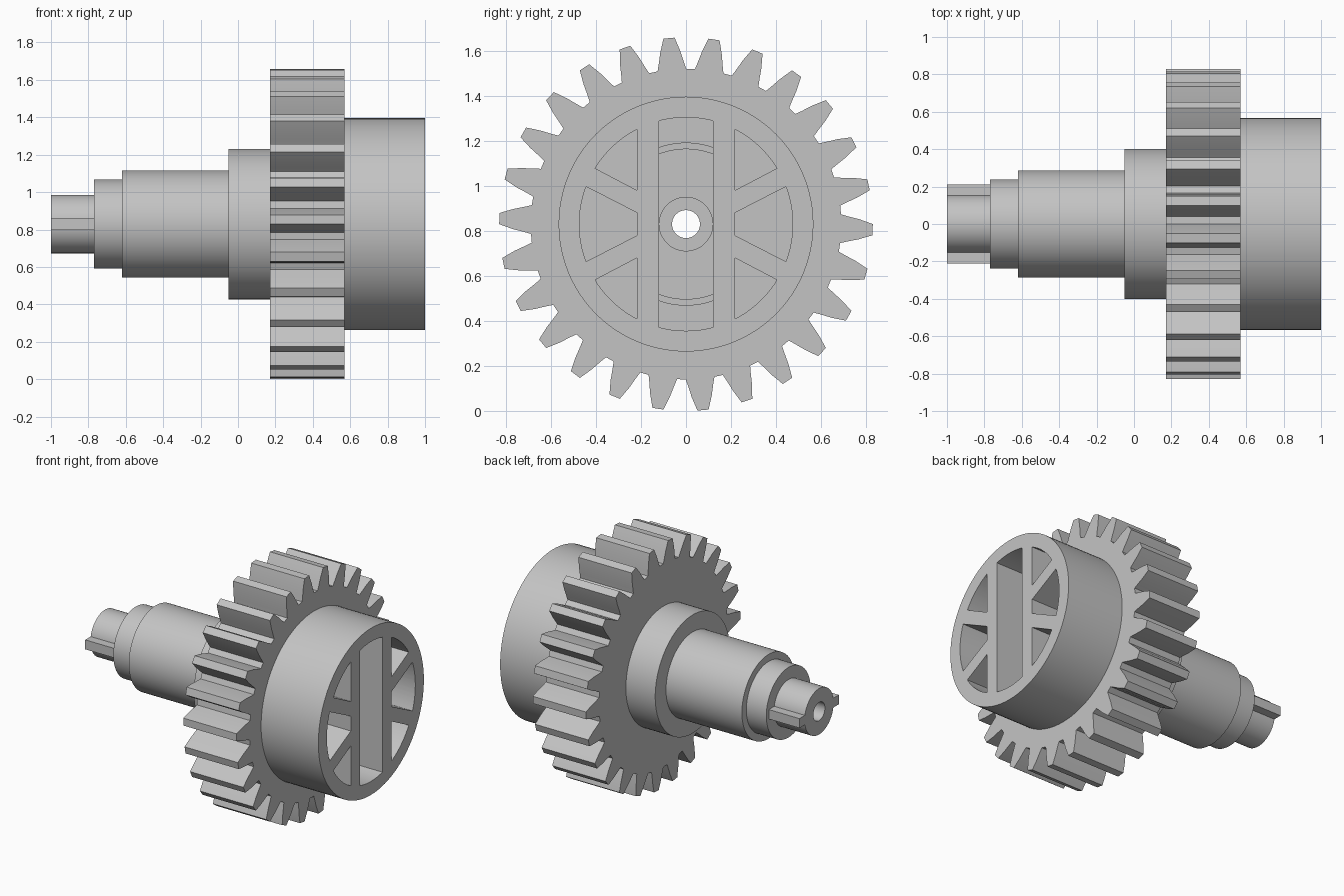
import bpy, bmesh
from math import sin, cos, asin, atan2, pi, radians, sqrt

if "Cube" in bpy.data.objects:
    bpy.data.objects.remove(bpy.data.objects["Cube"])

AXIS_Z = 0.829      # height of the shaft axis
POCKET_R = 0.474    # outer radius of all drum recesses

grey = bpy.data.materials.new("machined_grey")
grey.use_nodes = True
grey.diffuse_color = (0.55, 0.55, 0.55, 1)
grey.node_tree.nodes["Principled BSDF"].inputs["Base Color"].default_value = (0.55, 0.55, 0.55, 1)


def polar(r, a):
    return (r * cos(a), r * sin(a))


def circle(r, n=96):
    return [polar(r, 2 * pi * i / n) for i in range(n)]


def arc(r, a0, a1, n=12):
    return [polar(r, a0 + (a1 - a0) * i / n) for i in range(n + 1)]


def loft(bm, loops, closed):
    """Bridge (x, outline) loops; either a closed ring or a capped solid."""
    rings = [[bm.verts.new((x, y, AXIS_Z + z)) for y, z in pts] for x, pts in loops]
    n = len(rings[0])
    pairs = list(zip(rings, rings[1:])) + ([(rings[-1], rings[0])] if closed else [])
    for a, b in pairs:
        for i in range(n):
            j = (i + 1) % n
            bm.faces.new((a[i], a[j], b[j], b[i]))
    if not closed:
        bm.faces.new(rings[0])
        bm.faces.new(rings[-1])


def finish(name, bm):
    bmesh.ops.recalc_face_normals(bm, faces=bm.faces)
    mesh = bpy.data.meshes.new(name)
    bm.to_mesh(mesh)
    bm.free()
    mesh.materials.append(grey)
    obj = bpy.data.objects.new(name, mesh)
    bpy.context.collection.objects.link(obj)
    return obj


def select(obj):
    bpy.ops.object.select_all(action='DESELECT')
    obj.select_set(True)
    bpy.context.view_layer.objects.active = obj


def smooth(obj, angle):
    select(obj)
    bpy.ops.object.shade_smooth_by_angle(angle=radians(angle))


def cut(obj, cutter):
    select(obj)
    mod = obj.modifiers.new("cut", 'BOOLEAN')
    mod.operation, mod.solver, mod.object = 'DIFFERENCE', 'EXACT', cutter
    bpy.ops.object.modifier_apply(modifier=mod.name)
    bpy.data.objects.remove(cutter)


# Stepped shaft, hub and drum, turned around a stepped bore
profile = [(-1, 0.062), (-1, 0.156), (-0.77, 0.156), (-0.77, 0.238),
           (-0.62, 0.238), (-0.62, 0.286), (-0.05, 0.286), (-0.05, 0.402),
           (0.19, 0.402), (0.19, 0.566), (1, 0.566), (1, 0.119),
           (-0.6, 0.119), (-0.6, 0.062)]
bm = bmesh.new()
loft(bm, [(x, circle(r)) for x, r in profile], True)
shaft = finish("stepped_shaft_and_drum", bm)


# Round-ended slot across the drum, narrowing with depth
def slot(r, half=0.121):
    a = asin(half / r)
    return arc(r, pi / 2 - a, pi / 2 + a) + arc(r, 1.5 * pi - a, 1.5 * pi + a)


bm = bmesh.new()
loft(bm, [(x, slot(r)) for x, r in ((1.1, POCKET_R), (0.25, POCKET_R), (0.25, 0.36),
                                    (0.12, 0.36), (0.12, 0.333), (0, 0.333))], False)
cut(shaft, finish("slot_cutter", bm))

# Six pockets between the spokes
SIDE_Y = 0.217
top_angle = atan2(sqrt(POCKET_R ** 2 - SIDE_Y ** 2), SIDE_Y)
low_angle = atan2(0.248, 0.404)
mid_angle = atan2(0.166, 0.443)
corner = [(SIDE_Y, 0.15)] + arc(POCKET_R, low_angle, top_angle)
middle = [(SIDE_Y, 0.05), (SIDE_Y, -0.05)] + arc(POCKET_R, -mid_angle, mid_angle)
bm = bmesh.new()
for sy in (1, -1):
    for shape, sz in ((corner, 1), (corner, -1), (middle, 1)):
        outline = [(sy * y, sz * z) for y, z in shape]
        loft(bm, [(1.1, outline), (0.6, outline)], False)
cut(shaft, finish("pocket_cutter", bm))
smooth(shaft, 30)

# Spur gear ring
TEETH = 26
half_tooth = [(0.093, 0.69), (0.078, 0.72), (0.058, 0.77), (0.03, 0.83)]
tooth = [(-a, r) for a, r in half_tooth] + [(a, r) for a, r in reversed(half_tooth)]
gear_points = [(radians(-1.7) + 2 * pi * t / TEETH + a, r) for t in range(TEETH) for a, r in tooth]
outline = [polar(r, a) for a, r in gear_points]


def inner(radius):
    return [polar(radius, a) for a, r in gear_points]


bm = bmesh.new()
loft(bm, [(0.17, outline), (0.57, outline), (0.57, inner(0.5)),
          (0.2, inner(0.5)), (0.17, inner(0.4))], True)
smooth(finish("spur_gear", bm), 20)

# Two drive keys on the thin end
for side, sy in (("left", 1), ("right", -1)):
    bm = bmesh.new()
    box = [(sy * 0.14, -0.032), (sy * 0.211, -0.032), (sy * 0.211, 0.032), (sy * 0.14, 0.032)]
    loft(bm, [(-1, box), (-0.765, box)], False)
    finish("drive_key_" + side, bm)
